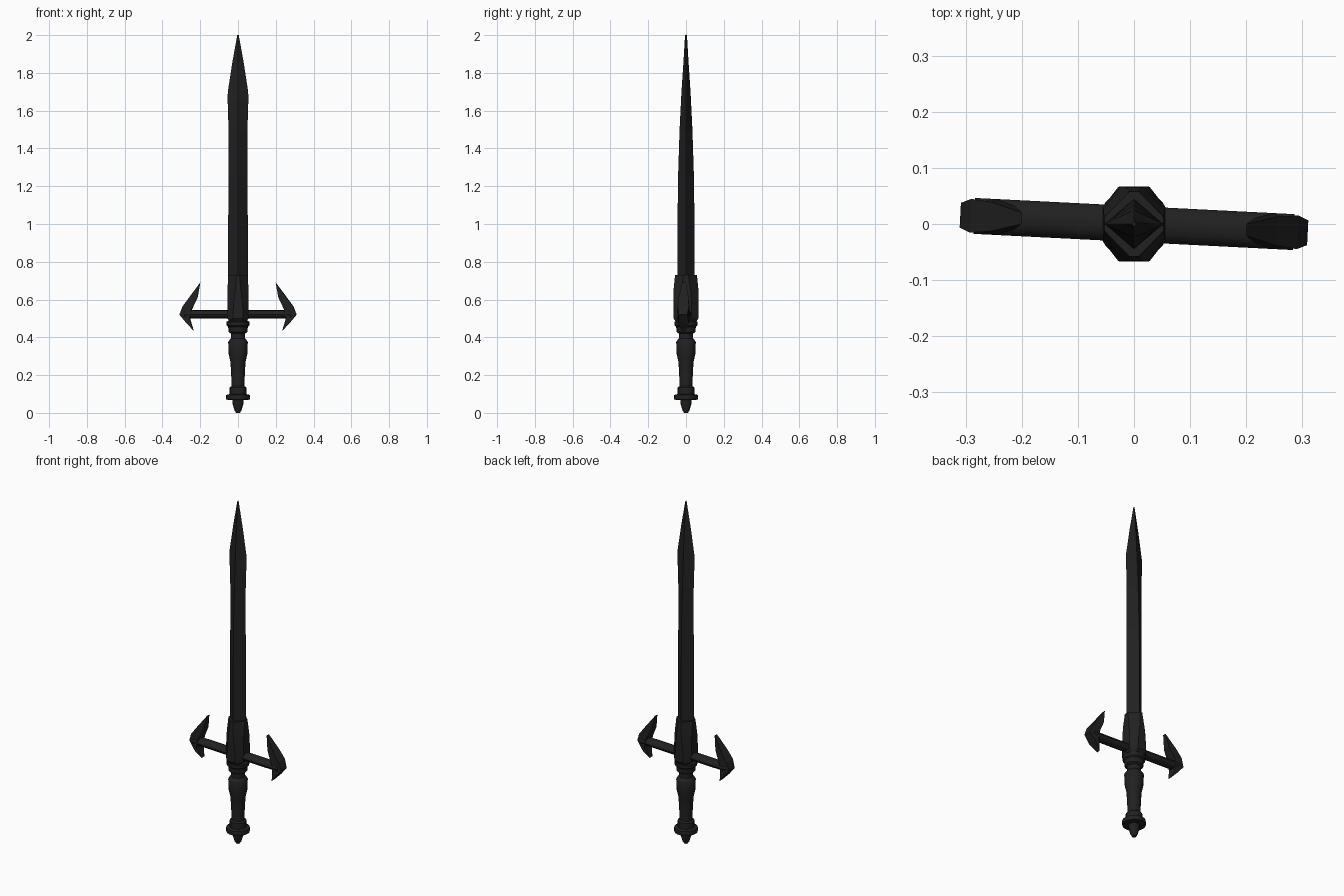
import bpy, bmesh, math
from mathutils import Matrix

if "Cube" in bpy.data.objects:
    bpy.data.objects.remove(bpy.data.objects["Cube"])

dark = bpy.data.materials.new("dark iron")
dark.diffuse_color = (0.015, 0.015, 0.015, 1)
dark.use_nodes = True
dark.node_tree.nodes["Principled BSDF"].inputs["Base Color"].default_value = dark.diffuse_color


def finish(bm, name, smooth=None):
    bmesh.ops.recalc_face_normals(bm, faces=bm.faces[:])
    me = bpy.data.meshes.new(name)
    bm.to_mesh(me)
    bm.free()
    ob = bpy.data.objects.new(name, me)
    bpy.context.collection.objects.link(ob)
    me.materials.append(dark)
    if smooth:
        bpy.ops.object.select_all(action='DESELECT')
        ob.select_set(True)
        bpy.context.view_layer.objects.active = ob
        bpy.ops.object.shade_smooth_by_angle(angle=math.radians(smooth))
    return ob


def loft(name, rings, smooth=None, matrix=None):
    """Skin a list of equal-length point rings and cap both ends."""
    bm = bmesh.new()
    rows = [[bm.verts.new(p) for p in ring] for ring in rings]
    n = len(rows[0])
    for a, b in zip(rows, rows[1:]):
        for i in range(n):
            j = (i + 1) % n
            bm.faces.new((a[i], a[j], b[j], b[i]))
    bm.faces.new(rows[0][::-1])
    bm.faces.new(rows[-1])
    if matrix:
        bm.transform(matrix)
    return finish(bm, name, smooth)


def circle(r, z, n=20):
    return [(r * math.cos(2 * math.pi * i / n), r * math.sin(2 * math.pi * i / n), z)
            for i in range(n)]


def diamond(hx, hy, z):
    return [(hx, 0, z), (0, hy, z), (-hx, 0, z), (0, -hy, z)]


def octagon(hx, hy, fx, fy, z):
    return [(hx, -fy, z), (hx, fy, z), (fx, hy, z), (-fx, hy, z),
            (-hx, fy, z), (-hx, -fy, z), (-fx, -hy, z), (fx, -hy, z)]


# Diamond section blade: (half width, half depth, height)
blade = [(0.052, 0.045, 0.5), (0.052, 0.045, 1.0), (0.050, 0.042, 1.25),
         (0.050, 0.034, 1.5), (0.055, 0.026, 1.66), (0.054, 0.024, 1.70),
         (0.031, 0.014, 1.85), (0.004, 0.005, 2.0)]
loft("blade", [diamond(*s) for s in blade])

# Faceted collar with langets on the front and back of the blade
collar = [(0.045, 0.055, 0.025, 0.03, 0.485), (0.056, 0.066, 0.028, 0.03, 0.50),
          (0.056, 0.067, 0.024, 0.03, 0.57), (0.055, 0.066, 0.015, 0.025, 0.65),
          (0.053, 0.058, 0.008, 0.012, 0.73)]
loft("collar", [octagon(*s) for s in collar])

# Turned handle, pommel included: (radius, height)
grip = [(0.010, 0.0), (0.018, 0.012), (0.028, 0.045), (0.030, 0.068), (0.062, 0.070),
        (0.064, 0.082), (0.062, 0.095), (0.044, 0.100), (0.044, 0.135), (0.034, 0.142),
        (0.036, 0.20), (0.040, 0.27), (0.049, 0.31), (0.052, 0.375), (0.046, 0.385),
        (0.037, 0.395), (0.037, 0.42), (0.050, 0.428), (0.052, 0.455), (0.060, 0.462),
        (0.061, 0.482), (0.047, 0.490), (0.045, 0.51)]
loft("handle", [circle(r, z) for r, z in grip], 35)

# Cross guard bar, turned slightly about the blade
turn = Matrix.Rotation(math.radians(-2.9), 4, 'Z')
bar = [[(x, 0.032 * math.cos(2 * math.pi * i / 12),
         0.522 + 0.022 * math.sin(2 * math.pi * i / 12)) for i in range(12)]
       for x in (-0.285, 0.285)]
loft("guard_bar", bar, 40, turn)

# Barbed guard ends: (x, z, half thickness)
barb = [(0.31, 0.52, 0.022), (0.292, 0.565, 0.03), (0.255, 0.615, 0.026),
        (0.20, 0.69, 0.010), (0.215, 0.61, 0.022), (0.247, 0.545, 0.032),
        (0.255, 0.50, 0.032), (0.235, 0.435, 0.012), (0.272, 0.475, 0.028)]
for name, s in (("left_barb", -1), ("right_barb", 1)):
    sides = [[(s * x, k * t, z) for x, z, t in barb] for k in (-1, 1)]
    loft(name, sides, None, turn)
